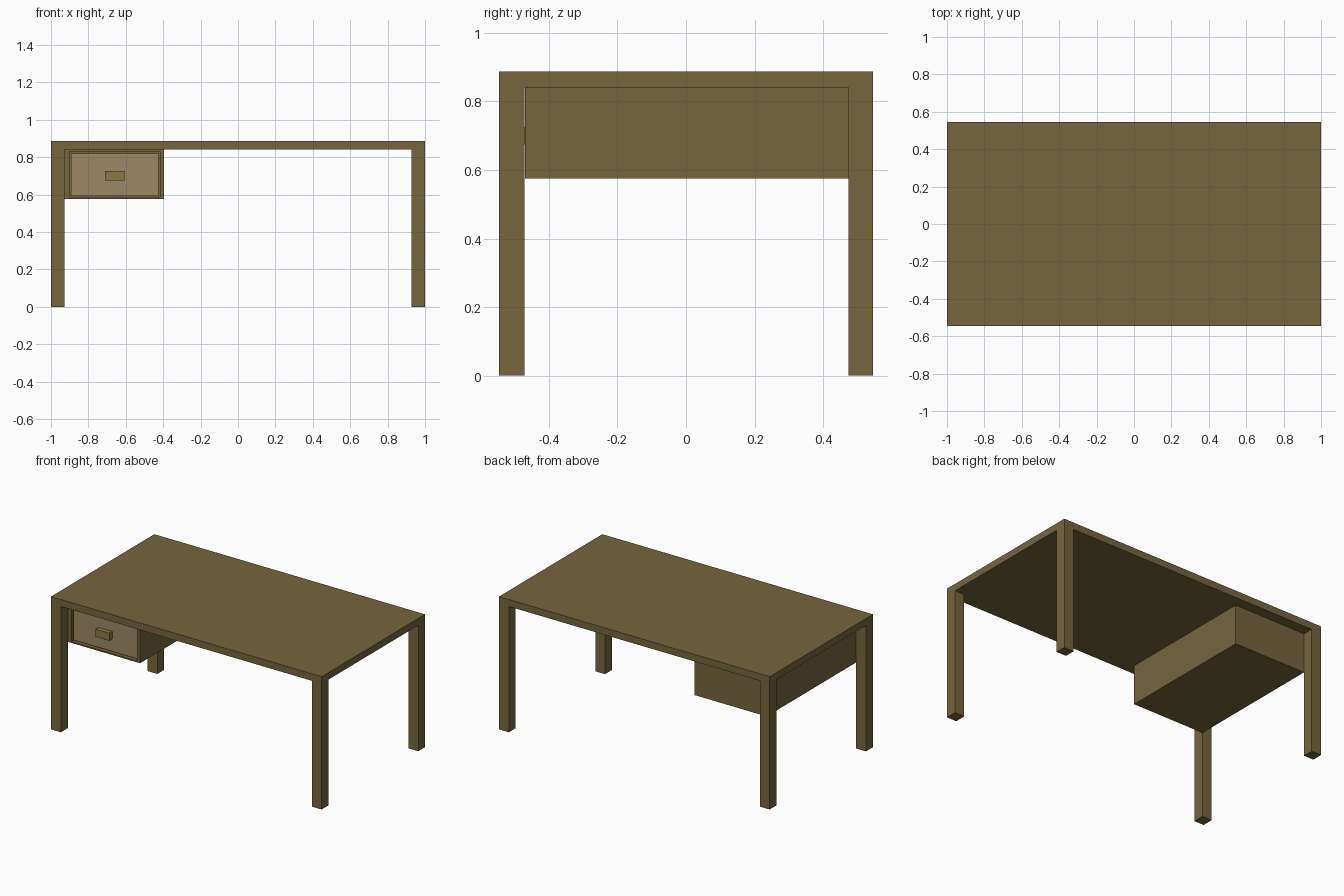
import bpy, bmesh
from mathutils import Vector

if "Cube" in bpy.data.objects:
    bpy.data.objects.remove(bpy.data.objects["Cube"])

TOP, UNDER = 0.887, 0.84
CX, CY = (-0.928, -0.395), (-0.47, 0.474)   # cabinet footprint
CZ = (0.575, UNDER)


def material(name, rgb):
    m = bpy.data.materials.new(name)
    m.diffuse_color = (*rgb, 1)
    m.use_nodes = True
    m.node_tree.nodes["Principled BSDF"].inputs["Base Color"].default_value = m.diffuse_color
    return m


def finish(bm, name, mat):
    bmesh.ops.recalc_face_normals(bm, faces=bm.faces)
    me = bpy.data.meshes.new(name)
    bm.to_mesh(me)
    bm.free()
    me.materials.append(mat)
    ob = bpy.data.objects.new(name, me)
    bpy.context.collection.objects.link(ob)
    return ob


def add_box(bm, xs, ys, zs):
    verts = bmesh.ops.create_cube(bm, size=1)["verts"]
    lo, hi = Vector((xs[0], ys[0], zs[0])), Vector((xs[1], ys[1], zs[1]))
    for v in verts:
        v.co = (lo + hi) / 2 + v.co * (hi - lo)
    return verts


def front_face(bm):
    return min(bm.faces, key=lambda f: f.calc_center_median().y)


wood = material("wood", (0.18, 0.133, 0.048))
light_wood = material("light_wood", (0.33, 0.25, 0.13))
brass = material("handle_brown", (0.25, 0.19, 0.055))

# Table frame: slab cut into a grid, corner cells extruded down into legs
bm = bmesh.new()
add_box(bm, (-1, 1), (-0.545, 0.545), (UNDER, TOP))
for axis, pos in (("x", -0.928), ("x", 0.928), ("y", -0.471), ("y", 0.474)):
    co = Vector((pos, 0, 0)) if axis == "x" else Vector((0, pos, 0))
    no = Vector((1, 0, 0)) if axis == "x" else Vector((0, 1, 0))
    bmesh.ops.bisect_plane(bm, geom=bm.verts[:] + bm.edges[:] + bm.faces[:],
                           plane_co=co, plane_no=no)
bm.normal_update()
corners = [f for f in bm.faces if f.normal.z < -0.9
           and abs(f.calc_center_median().x) > 0.93
           and abs(f.calc_center_median().y) > 0.48]
for f in bmesh.ops.extrude_discrete_faces(bm, faces=corners)["faces"]:
    for v in f.verts:
        v.co.z = 0
bmesh.ops.remove_doubles(bm, verts=bm.verts, dist=1e-5)
finish(bm, "table_top_and_legs", wood)

# Drawer cabinet: box with a recessed front opening
bm = bmesh.new()
add_box(bm, CX, CY, CZ)
face = front_face(bm)
bmesh.ops.inset_region(bm, faces=[face], thickness=0.013)
for v in face.verts:                    # stiles are wider than the rails
    v.co.x += 0.017 if v.co.x < sum(CX) / 2 else -0.012
inner = bmesh.ops.extrude_discrete_faces(bm, faces=[face])["faces"][0]
for v in inner.verts:
    v.co.y = 0.44
finish(bm, "drawer_cabinet", wood)

# Drawer: open tray with a front panel, slightly set back in the opening
bm = bmesh.new()
add_box(bm, (-0.893, -0.425), (-0.458, 0.43), (0.592, 0.82))
top = max(bm.faces, key=lambda f: f.calc_center_median().z)
bmesh.ops.inset_region(bm, faces=[top], thickness=0.02)
for v in top.verts:
    v.co.z = 0.61
finish(bm, "drawer", light_wood)

# Handle block on the drawer front
bm = bmesh.new()
add_box(bm, (-0.71, -0.608), (-0.49, -0.458), (0.675, 0.726))
finish(bm, "drawer_handle", brass)
